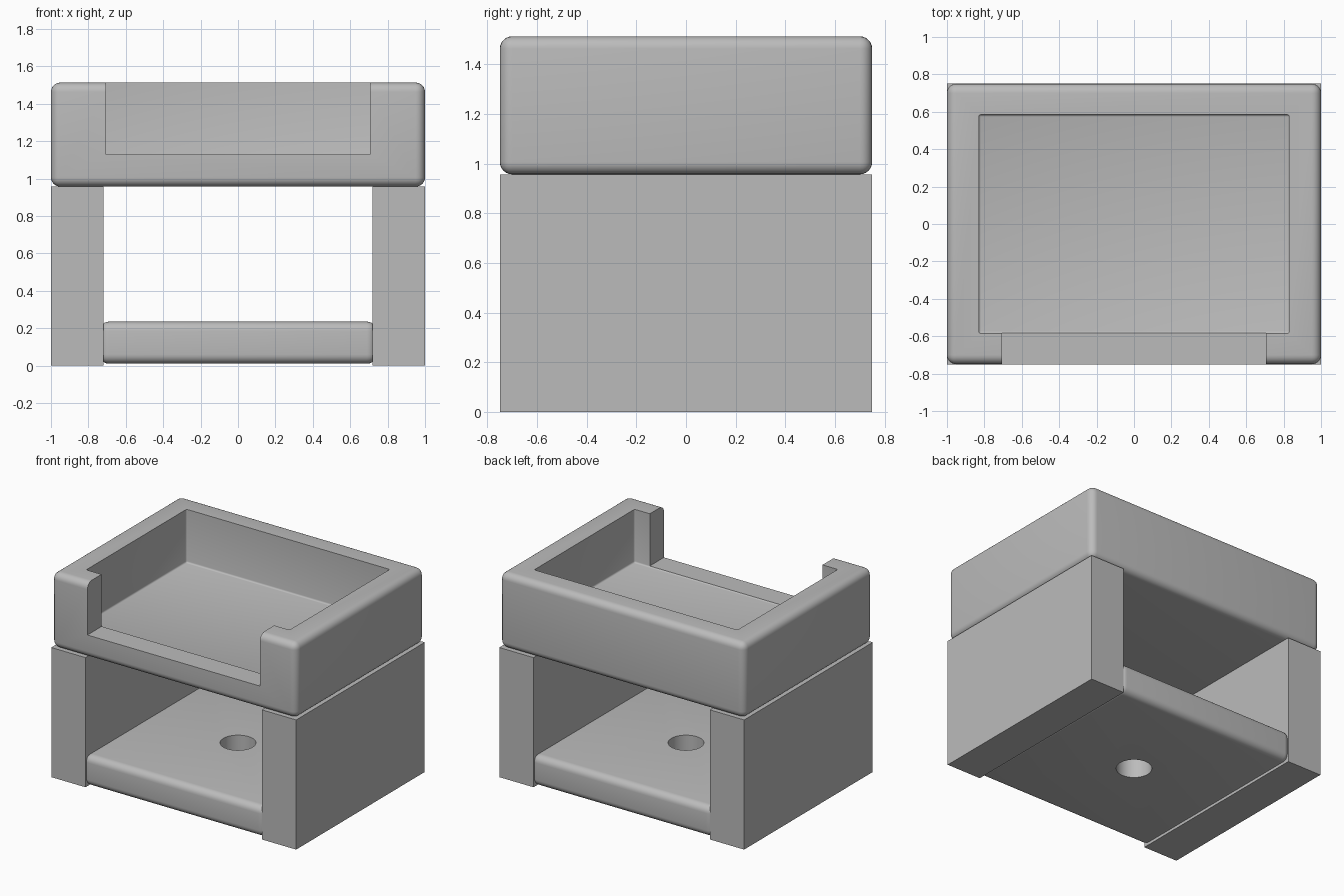
import bpy

if "Cube" in bpy.data.objects:
    bpy.data.objects.remove(bpy.data.objects["Cube"], do_unlink=True)

# Single plain grey
grey = bpy.data.materials.new("plain_grey")
grey.use_nodes = True
colour = (0.5, 0.5, 0.5, 1)
grey.diffuse_color = colour
grey.node_tree.nodes["Principled BSDF"].inputs["Base Color"].default_value = colour


def box(name, lo, hi, bevel=0, segments=6):
    """Box between two corners, with optional rounded edges."""
    size = [b - a for a, b in zip(lo, hi)]
    centre = [(a + b) / 2 for a, b in zip(lo, hi)]
    bpy.ops.mesh.primitive_cube_add(size=1, location=centre)
    ob = bpy.context.object
    ob.name = name
    ob.scale = size
    bpy.ops.object.transform_apply(location=True, rotation=False, scale=True)
    ob.data.materials.append(grey)
    if bevel:
        mod = ob.modifiers.new("rounded_edges", 'BEVEL')
        mod.width = bevel
        mod.segments = segments
        bpy.ops.object.modifier_apply(modifier=mod.name)
    return ob


def cut(target, cutter):
    """Subtract the cutter from the target and discard it."""
    mod = target.modifiers.new("cut", 'BOOLEAN')
    mod.operation = 'DIFFERENCE'
    mod.solver = 'EXACT'
    mod.object = cutter
    bpy.ops.object.select_all(action='DESELECT')
    bpy.context.view_layer.objects.active = target
    target.select_set(True)
    bpy.ops.object.modifier_apply(modifier=mod.name)
    bpy.data.objects.remove(cutter, do_unlink=True)


def smooth(ob):
    bpy.ops.object.select_all(action='DESELECT')
    bpy.context.view_layer.objects.active = ob
    ob.select_set(True)
    bpy.ops.object.shade_smooth_by_angle(angle=0.6)


# Thick side walls of the stand
for side, x0, x1 in (("right", -1, -0.72), ("left", 0.72, 1)):
    box(side + "_wall", (x0, -0.75, 0), (x1, 0.75, 0.957))

# Rounded base slab with a round drain hole
base = box("base_slab", (-0.74, -0.75, 0.01), (0.74, 0.75, 0.235), 0.05)
bpy.ops.mesh.primitive_cylinder_add(vertices=48, radius=0.12, depth=1, location=(0, 0, 0.1))
cut(base, bpy.context.object)
smooth(base)

# Rounded tray with a pocket and an open front
tray = box("tray", (-1, -0.75, 0.957), (1, 0.75, 1.513), 0.05)
cut(tray, box("pocket_cutter", (-0.83, -0.585, 1.12), (0.83, 0.585, 2), 0.012, 3))
cut(tray, box("front_cutter", (-0.705, -1, 1.128), (0.705, -0.575, 2)))
smooth(tray)
